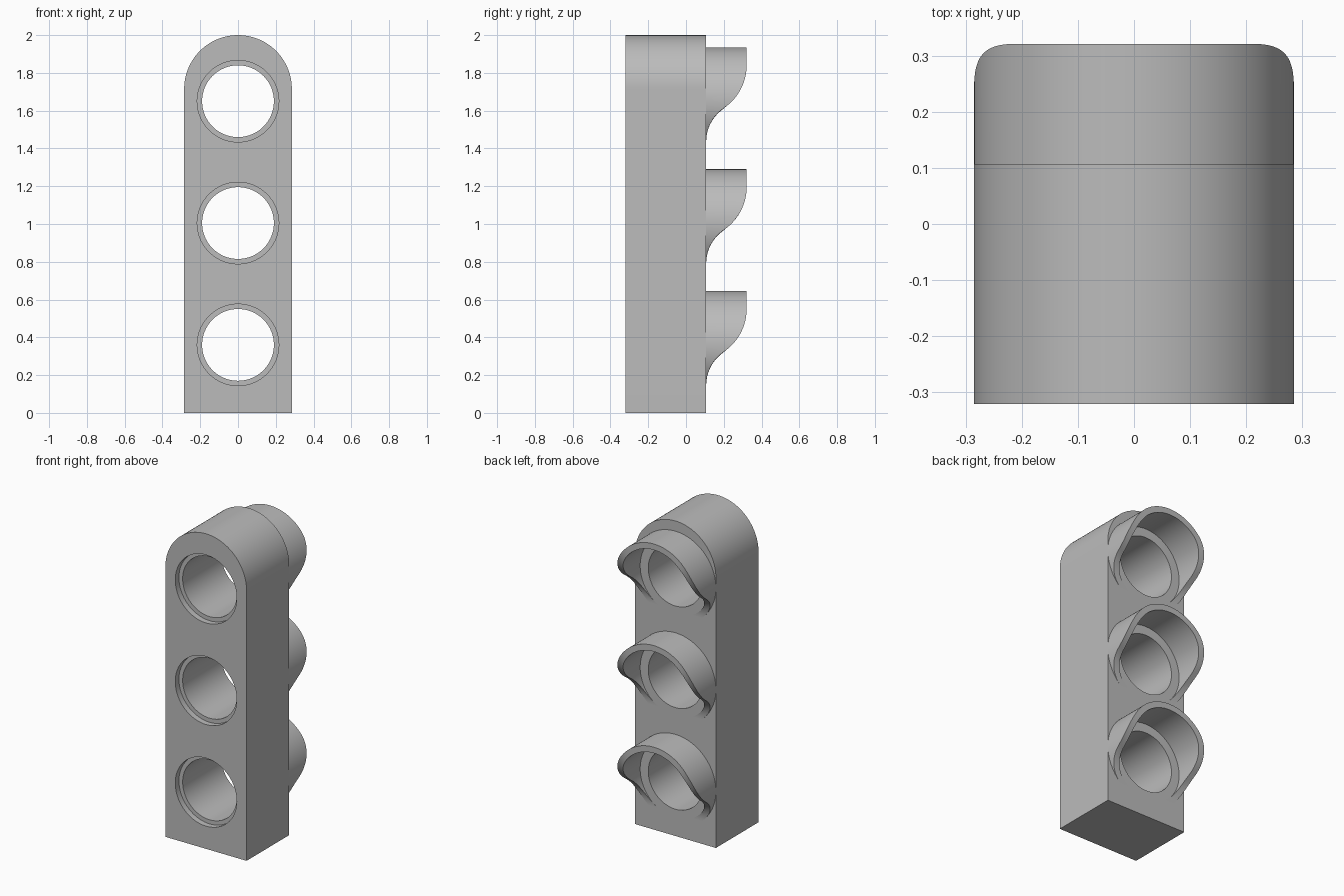
import bpy, bmesh
from math import sin, cos, pi, asin, sqrt, radians

if "Cube" in bpy.data.objects:
    bpy.data.objects.remove(bpy.data.objects["Cube"])

HALF_W = 0.285
FRONT, BACK, TIP = -0.321, 0.107, 0.321
LENS_Z = (0.36, 1.005, 1.65)
HOLE_R, RECESS_R, RECESS_DEPTH = 0.19, 0.216, 0.037
HOOD_INNER = 0.247
HOOD_DROP = 0.213

grey = bpy.data.materials.new("housing_grey")
grey.use_nodes = True
grey.diffuse_color = (0.5, 0.5, 0.5, 1)
grey.node_tree.nodes["Principled BSDF"].inputs["Base Color"].default_value = (0.5, 0.5, 0.5, 1)


def finish(bm, name):
    """Turn a bmesh into a named grey object."""
    bmesh.ops.recalc_face_normals(bm, faces=bm.faces)
    mesh = bpy.data.meshes.new(name)
    bm.to_mesh(mesh)
    bm.free()
    mesh.materials.append(grey)
    obj = bpy.data.objects.new(name, mesh)
    bpy.context.collection.objects.link(obj)
    return obj


def activate(obj):
    bpy.ops.object.select_all(action='DESELECT')
    obj.select_set(True)
    bpy.context.view_layer.objects.active = obj


def loft(bm, rings):
    """Skin closed rings and cap both ends."""
    rows = [[bm.verts.new(p) for p in ring] for ring in rings]
    n = len(rows[0])
    for a, b in zip(rows, rows[1:]):
        for i in range(n):
            j = (i + 1) % n
            bm.faces.new((a[i], a[j], b[j], b[i]))
    bm.faces.new(rows[0])
    bm.faces.new(rows[-1])


def circle(r, y, z, n=96):
    return [(r * cos(2 * pi * i / n), y, z + r * sin(2 * pi * i / n)) for i in range(n)]


# Housing: block with an arched top
arch_z = 2 - HALF_W
outline = [(-HALF_W, 0), (HALF_W, 0)]
outline += [(HALF_W * cos(pi * i / 64), arch_z + HALF_W * sin(pi * i / 64)) for i in range(65)]
bm = bmesh.new()
loft(bm, [[(x, y, z) for x, z in outline] for y in (FRONT, BACK)])
housing = finish(bm, "housing")

# Stepped lens holes cut through the housing
bm = bmesh.new()
for z in LENS_Z:
    step = FRONT + RECESS_DEPTH
    loft(bm, [circle(RECESS_R, FRONT - 0.1, z), circle(RECESS_R, step, z),
              circle(HOLE_R, step, z), circle(HOLE_R, BACK + 0.1, z)])
cutter = finish(bm, "lens_hole_cutter")
cutter.hide_render = True
cut = housing.modifiers.new("lens_holes", 'BOOLEAN')
cut.operation = 'DIFFERENCE'
cut.solver = 'EXACT'
cut.object = cutter
activate(housing)
bpy.ops.object.modifier_apply(modifier=cut.name)
bpy.data.objects.remove(cutter)
bpy.ops.object.shade_smooth_by_angle(angle=radians(30))

# Hood edge: an S curve of two tangent arcs, seen from the side
LOW_R = TIP - BACK
JOIN_Y = BACK + 0.094
dy = TIP - JOIN_Y
dz = sqrt(LOW_R ** 2 - dy ** 2)
join_z = dz - HOOD_DROP
k = dy / (LOW_R - dy)
UP_R, UP_Y, UP_Z = LOW_R * k, JOIN_Y - dy * k, join_z + dz * k


def hood_reach(z):
    if z >= UP_Z:
        return TIP
    if z > join_z:
        return UP_Y + sqrt(max(0, UP_R ** 2 - (z - UP_Z) ** 2))
    return TIP - sqrt(max(0, LOW_R ** 2 - (z + HOOD_DROP) ** 2))


# Hoods: curved visors above each lens hole
def add_hood(name, z0):
    sections = []
    steps = 96
    for i in range(steps + 1):
        section = []
        for r in (HALF_W, HOOD_INNER):
            start = -asin(HOOD_DROP / r)
            a = start + (pi - 2 * start) * i / steps
            x, z = r * cos(a), r * sin(a)
            pair = [(x, BACK - 0.01, z0 + z), (x, hood_reach(z), z0 + z)]
            section += pair if r == HALF_W else pair[::-1]
        sections.append(section)
    bm = bmesh.new()
    loft(bm, sections)
    hood = finish(bm, name)
    activate(hood)
    bpy.ops.object.shade_smooth_by_angle(angle=radians(35))


for name, z in zip(("lower_hood", "middle_hood", "upper_hood"), LENS_Z):
    add_hood(name, z)
